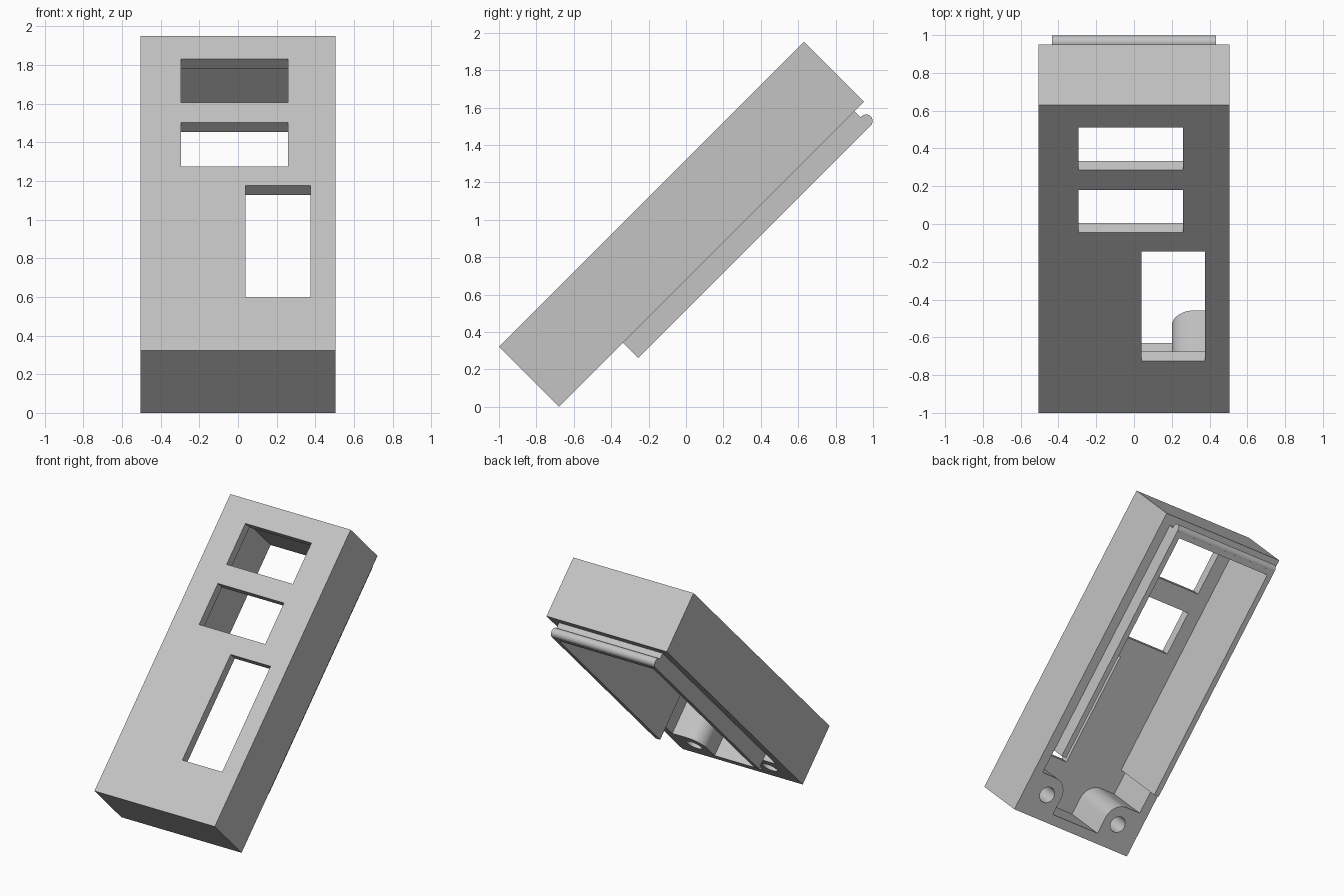
import bpy, bmesh, math

if "Cube" in bpy.data.objects:
    bpy.data.objects.remove(bpy.data.objects["Cube"])

# Sizes: the case is laid out flat (x across, y along, depth below the face), then tilted
HALF_W, LENGTH, DEPTH = 0.505, 2.305, 0.455
WALL, LIP, LIP_DEPTH = 0.07, 0.04, 0.57
LIP_START = 0.484
POST_X, POST_Y, POST_R = 0.317, 0.195, 0.117
IN_X, IN_Y = HALF_W - WALL, LENGTH - WALL

grey = bpy.data.materials.new("light_grey_plastic")
grey.use_nodes = True
color = (0.55, 0.55, 0.55, 1)
grey.diffuse_color = color
grey.node_tree.nodes["Principled BSDF"].inputs["Base Color"].default_value = color


def finish(name, bm):
    """Turn a bmesh into a tilted, shaded object."""
    bmesh.ops.recalc_face_normals(bm, faces=bm.faces)
    mesh = bpy.data.meshes.new(name)
    bm.to_mesh(mesh)
    bm.free()
    mesh.materials.append(grey)
    obj = bpy.data.objects.new(name, mesh)
    bpy.context.collection.objects.link(obj)
    obj.rotation_euler.x = math.radians(45)
    obj.location = (0, -1, DEPTH / math.sqrt(2))
    return obj


def extrude(name, outline, front, back):
    """Extrude an outline between two depths below the front face."""
    bm = bmesh.new()
    face = bm.faces.new([bm.verts.new((x, y, -front)) for x, y in outline])
    moved = bmesh.ops.extrude_face_region(bm, geom=[face])["geom"]
    verts = [v for v in moved if isinstance(v, bmesh.types.BMVert)]
    bmesh.ops.translate(bm, verts=verts, vec=(0, 0, front - back))
    return finish(name, bm)


def rect(x0, x1, y0, y1):
    return [(x0, y0), (x1, y0), (x1, y1), (x0, y1)]


def arc(cx, cy, r, start, end, steps):
    angles = [math.radians(start + (end - start) * i / steps) for i in range(steps + 1)]
    return [(cx + r * math.cos(a), cy + r * math.sin(a)) for a in angles]


def mirrored(half):
    return half + [(-x, y) for x, y in reversed(half)]


def cut(target, cutter):
    cutter.hide_render = True
    mod = target.modifiers.new("cut", "BOOLEAN")
    mod.operation, mod.solver, mod.object = "DIFFERENCE", "EXACT", cutter
    bpy.context.view_layer.update()
    bpy.context.view_layer.objects.active = target
    bpy.ops.object.modifier_apply(modifier=mod.name)
    bpy.data.objects.remove(cutter)


def smooth(obj):
    bpy.ops.object.select_all(action="DESELECT")
    obj.select_set(True)
    bpy.context.view_layer.objects.active = obj
    bpy.ops.object.shade_smooth_by_angle(angle=math.radians(30))


# Case shell, hollowed from the back around the screw posts and thick side walls
shell = extrude("case_shell", rect(-HALF_W, HALF_W, 0, LENGTH), 0, DEPTH)
inner_x, inner_y = IN_X - LIP, IN_Y - LIP
cavity = [(POST_X - POST_R, WALL)]
cavity += arc(POST_X, POST_Y, POST_R, 180, 90, 12)
cavity += [(IN_X, POST_Y + POST_R), (IN_X, LIP_START),
           (inner_x, LIP_START), (inner_x, inner_y)]
cut(shell, extrude("cavity_cutter", mirrored(cavity), WALL, 0.7))

# Front windows: two display openings and one tall opening
for window in (rect(-0.295, 0.26, 1.817, 2.135),
               rect(-0.295, 0.26, 1.35, 1.669),
               rect(0.04, 0.375, 0.389, 1.209)):
    cut(shell, extrude("window_cutter", window, -0.1, 0.2))

# Blind screw holes in the posts
for side in (-1, 1):
    hole = arc(side * POST_X, 0.18, 0.058, 0, 345, 23)
    cut(shell, extrude("hole_cutter", hole, 0.12, 0.7))
smooth(shell)

# Raised lip around the two sides and the top end of the opening
lip = mirrored([(inner_x, inner_y), (inner_x, LIP_START),
                (IN_X, LIP_START), (IN_X, IN_Y)])
# Order the outline as one continuous U
half = [(inner_x, inner_y), (inner_x, LIP_START), (IN_X, LIP_START), (IN_X, IN_Y)]
extrude("back_lip", mirrored(half), DEPTH, LIP_DEPTH)

# Snap bead along the top end of the lip
bm = bmesh.new()
ring = [bm.verts.new((-IN_X, y, z)) for y, z in
        arc(IN_Y + 0.006, 0.035 - LIP_DEPTH, 0.035, 0, 345, 23)]
end = bm.faces.new(ring)
moved = bmesh.ops.extrude_face_region(bm, geom=[end])["geom"]
bmesh.ops.translate(bm, verts=[v for v in moved if isinstance(v, bmesh.types.BMVert)],
                    vec=(2 * IN_X, 0, 0))
smooth(finish("snap_bead", bm))
